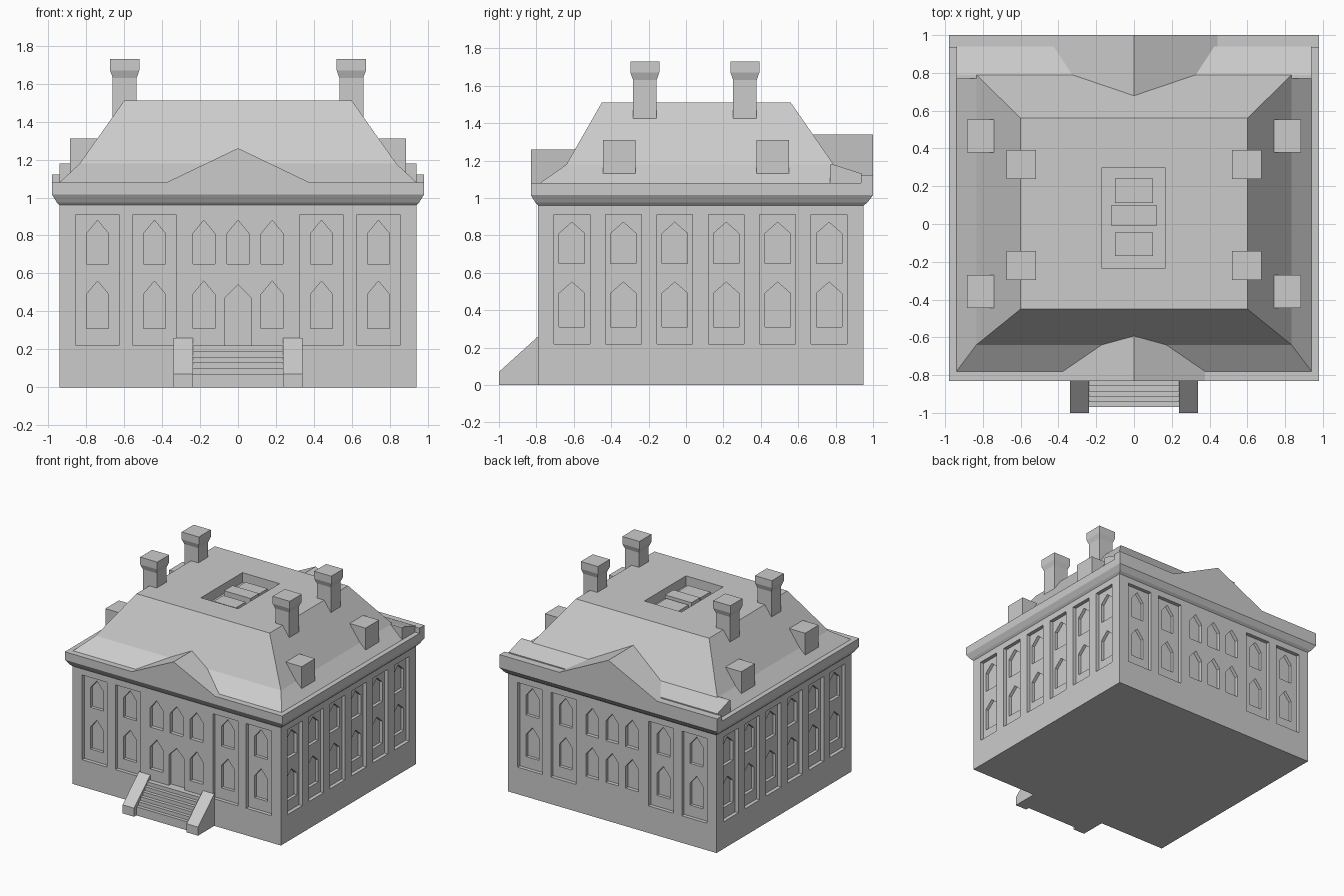
import bpy, bmesh

if "Cube" in bpy.data.objects:
    bpy.data.objects.remove(bpy.data.objects["Cube"])


def make(name, build):
    bm = bmesh.new()
    build(bm)
    bmesh.ops.recalc_face_normals(bm, faces=bm.faces)
    me = bpy.data.meshes.new(name)
    bm.to_mesh(me)
    bm.free()
    ob = bpy.data.objects.new(name, me)
    bpy.context.collection.objects.link(ob)
    return ob


def loft(bm, rings):
    """Skin between closed rings of 3D points and cap both ends."""
    vs = [[bm.verts.new(p) for p in r] for r in rings]
    n = len(vs[0])
    for a, b in zip(vs, vs[1:]):
        for i in range(n):
            j = (i + 1) % n
            bm.faces.new((a[i], a[j], b[j], b[i]))
    bm.faces.new(vs[0][::-1])
    bm.faces.new(vs[-1])


def rect(x0, x1, y0, y1, z):
    return [(x0, y0, z), (x1, y0, z), (x1, y1, z), (x0, y1, z)]


def box(name, x0, x1, y0, y1, z0, z1):
    return make(name, lambda bm: loft(bm, [rect(x0, x1, y0, y1, z) for z in (z0, z1)]))


def prism(bm, pts, axis, a, b):
    """Extrude a 2D outline (horizontal, z) along x or y from a to b."""
    if axis == 'y':
        loft(bm, [[(u, t, z) for u, z in pts] for t in (a, b)])
    else:
        loft(bm, [[(t, u, z) for u, z in pts] for t in (a, b)])


def cut(ob, cutter):
    cutter.hide_render = True
    m = ob.modifiers.new("cut", 'BOOLEAN')
    m.operation = 'DIFFERENCE'
    m.solver = 'EXACT'
    m.object = cutter
    bpy.context.view_layer.objects.active = ob
    bpy.ops.object.modifier_apply(modifier=m.name)
    bpy.data.objects.remove(cutter)


# Wall layout: (axis of depth, outer wall position, outward sign)
FRONT, BACK = ('y', -0.79, -1), ('y', 0.95, 1)
LEFT, RIGHT = ('x', -0.94, -1), ('x', 0.94, 1)
END_BAYS = (-0.74, -0.44, 0.44, 0.74)
MID_BAYS = (-0.18, 0, 0.18)
SIDE_BAYS = [-0.61 + 0.275 * i for i in range(6)]


def panel(bm, wall, c, w):
    axis, p, s = wall
    pts = [(c - w, 0.22), (c + w, 0.22), (c + w, 0.91), (c - w, 0.91)]
    prism(bm, pts, axis, p + s * 0.05, p - s * 0.03)


def window(bm, wall, c, w, z0, z1, z2, depth):
    axis, p, s = wall
    pts = [(c - w, z0), (c + w, z0), (c + w, z1), (c, z2), (c - w, z1)]
    prism(bm, pts, axis, p + s * 0.05, p - s * depth)


def panels(bm):
    for wall in (FRONT, BACK):
        for c in END_BAYS:
            panel(bm, wall, c, 0.113)
    for wall in (LEFT, RIGHT):
        for c in SIDE_BAYS:
            panel(bm, wall, c, 0.096)


def windows(bm):
    for wall in (FRONT, BACK):
        for c in END_BAYS + MID_BAYS:
            d = 0.03 if c in MID_BAYS else 0.055
            window(bm, wall, c, 0.058, 0.65, 0.81, 0.88, d)
            if c == 0 and wall is FRONT:
                window(bm, wall, 0, 0.07, 0.22, 0.47, 0.54, d)   # door
            else:
                window(bm, wall, c, 0.058, 0.31, 0.49, 0.56, d)
    for wall in (LEFT, RIGHT):
        for c in SIDE_BAYS:
            window(bm, wall, c, 0.068, 0.65, 0.81, 0.87, 0.055)
            window(bm, wall, c, 0.068, 0.31, 0.49, 0.55, 0.055)


# Walls with recessed bays, windows and door
walls = box("walls", -0.94, 0.94, -0.79, 0.95, 0, 0.96)
cut(walls, make("panel_cutter", panels))
cut(walls, make("window_cutter", windows))

# Flared cornice
make("cornice", lambda bm: loft(bm, [
    rect(-0.94, 0.94, -0.79, 0.95, 0.96),
    rect(-0.955, 0.955, -0.805, 0.97, 0.975),
    rect(-0.98, 0.98, -0.83, 1.0, 1.015),
    rect(-0.98, 0.98, -0.83, 1.0, 1.08)]))

# Two-pitch roof with a sunken well on top
roof = make("roof", lambda bm: loft(bm, [
    rect(-0.94, 0.94, -0.78, 0.94, 1.08),
    rect(-0.835, 0.835, -0.64, 0.79, 1.178),
    rect(-0.60, 0.60, -0.45, 0.56, 1.51)]))
cut(roof, box("well_cutter", -0.17, 0.165, -0.235, 0.30, 1.43, 1.6))
for i, (w, y0, y1, z) in enumerate([(0.10, -0.17, -0.045, 1.475),
                                    (0.12, -0.01, 0.10, 1.495),
                                    (0.10, 0.11, 0.24, 1.475)]):
    box(f"roof_vent_{i}", -w, w, y0, y1, 1.42, z)

# Raised rear eaves
make("rear_roof_strip", lambda bm: prism(
    bm, [(0.77, 1.07), (0.94, 1.07), (0.94, 1.13), (0.79, 1.178), (0.77, 1.178)],
    'x', -0.94, 0.94))
box("rear_gutter", -0.98, 0.98, 0.935, 1.0, 1.07, 1.122)

# Front and rear pediments with ridges running into the roof
make("front_pediment", lambda bm: prism(
    bm, [(-0.38, 1.078), (0.38, 1.078), (0, 1.26)], 'y', -0.83, -0.58))
make("rear_pediment", lambda bm: prism(
    bm, [(-0.45, 1.118), (0.45, 1.118), (0, 1.338)], 'y', 0.66, 1.0))

for s, side in ((-1, "left"), (1, "right")):
    # Chimneys with flared caps
    for cy, pos in ((-0.22, "front"), (0.315, "rear")):
        cx = s * 0.597
        make(f"chimney_{pos}_{side}", lambda bm: loft(bm, [
            rect(cx - r, cx + r, cy - r, cy + r, z)
            for r, z in ((0.063, 1.40), (0.063, 1.63), (0.077, 1.67), (0.077, 1.73))]))
    # Box dormers
    for cy, pos in ((-0.357, "front"), (0.465, "rear")):
        x0, x1 = sorted((s * 0.735, s * 0.885))
        box(f"dormer_{pos}_{side}", x0, x1, cy - 0.087, cy + 0.087, 1.13, 1.31)
    # Sloped stair cheek walls
    make(f"stair_wall_{side}", lambda bm: prism(
        bm, [(-1.0, 0), (-0.78, 0), (-0.78, 0.26), (-0.79, 0.26), (-1.0, 0.07)],
        'x', s * 0.237, s * 0.34))

# Entrance steps as one stepped profile
profile = [(-0.78, 0)]
for i in range(6):
    y, z = -0.97 + 0.028 * i, 0.07 + 0.03 * i
    profile += [(y, 0 if i == 0 else z - 0.03), (y, z)]
profile.append((-0.78, 0.22))
make("entrance_steps", lambda bm: prism(bm, profile, 'x', -0.24, 0.24))
